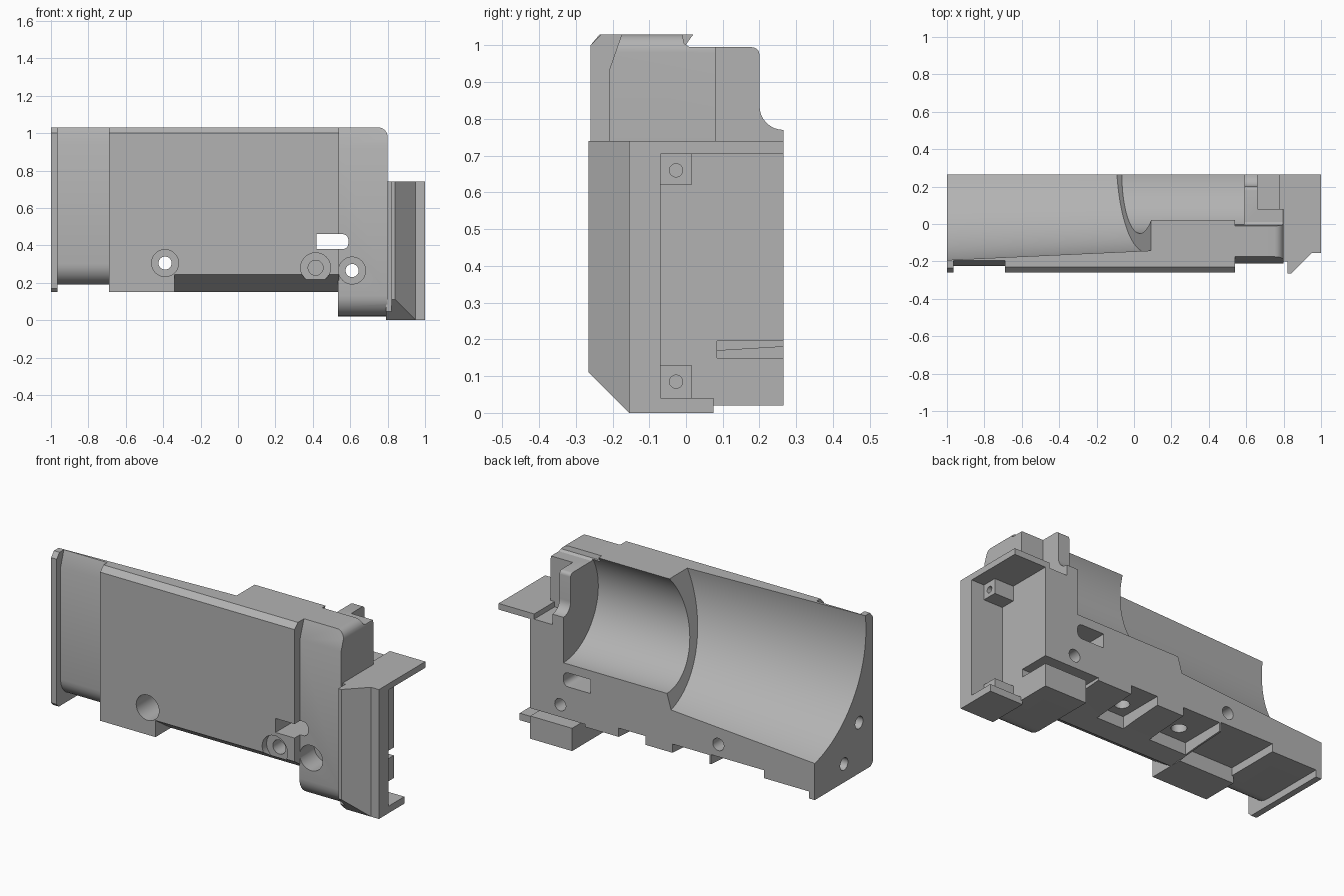
import bpy, bmesh, math
from mathutils import Vector

scene_cube = bpy.data.objects.get("Cube")
if scene_cube:
    bpy.data.objects.remove(scene_cube, do_unlink=True)

grey = bpy.data.materials.new("plain_grey")
grey.use_nodes = True
colour = (0.45, 0.45, 0.45, 1)
grey.diffuse_color = colour
grey.node_tree.nodes["Principled BSDF"].inputs["Base Color"].default_value = colour


def loft(name, ring_a, ring_b):
    """Closed solid between two rings of equal length."""
    bm = bmesh.new()
    a = [bm.verts.new(p) for p in ring_a]
    b = [bm.verts.new(p) for p in ring_b]
    bm.faces.new(a)
    bm.faces.new(b)
    for i in range(len(a)):
        j = (i + 1) % len(a)
        bm.faces.new((a[i], a[j], b[j], b[i]))
    bmesh.ops.recalc_face_normals(bm, faces=bm.faces)
    mesh = bpy.data.meshes.new(name)
    bm.to_mesh(mesh)
    bm.free()
    mesh.materials.append(grey)
    obj = bpy.data.objects.new(name, mesh)
    bpy.context.collection.objects.link(obj)
    return obj


def prism(name, pts, axis, lo, hi):
    """Extrude a flat profile along x, y or z."""
    place = {"x": lambda u, v, t: (t, u, v),
             "y": lambda u, v, t: (u, t, v),
             "z": lambda u, v, t: (u, v, t)}[axis]
    return loft(name, [place(u, v, lo) for u, v in pts], [place(u, v, hi) for u, v in pts])


def box(name, x, y, z):
    return prism(name, [(x[0], y[0]), (x[1], y[0]), (x[1], y[1]), (x[0], y[1])], "z", *z)


def arc(cu, cv, r, start, end, n=8):
    angles = [math.radians(start + (end - start) * i / n) for i in range(n + 1)]
    return [(cu + r * math.cos(t), cv + r * math.sin(t)) for t in angles]


def rod(name, u, v, r, axis, lo, hi):
    return prism(name, arc(u, v, r, 0, 352.5, 47), axis, lo, hi)


def bore_ring(x, tilt, cy, cz, r):
    return [(x + tilt * (z - 0.427), y, z) for y, z in arc(cy, cz, r, 0, 357.5, 143)]


def combine(base, other, operation):
    mod = base.modifiers.new("join", "BOOLEAN")
    mod.operation = operation
    mod.solver = "EXACT"
    mod.object = other
    deps = bpy.context.evaluated_depsgraph_get()
    mesh = bpy.data.meshes.new_from_object(base.evaluated_get(deps))
    base.modifiers.clear()
    base.data = mesh
    bpy.data.objects.remove(other, do_unlink=True)


def add(other):
    combine(shell, other, "UNION")


def cut(other):
    combine(shell, other, "DIFFERENCE")


BACK = 0.265
TOP = 1.03

# Main panel with sloped underside
shell = prism("half_shell", [(-0.26, 0.245), (-0.12, 0.15), (0.1, 0.17), (BACK, 0.18),
                             (BACK, TOP), (-0.23, TOP), (-0.26, 1.0)], "x", -0.345, 0.54)

# Foot section of the panel
add(prism("foot", [(-0.26, 0.15), (-0.05, 0.15), (-0.05, 0.235), (BACK, 0.235),
                   (BACK, TOP), (-0.23, TOP), (-0.26, 1.0)], "x", -0.69, -0.34))

# Recessed band and end lip
add(prism("band", arc(-0.115, 0.3, 0.11, 180, 270) + [(BACK, 0.19), (BACK, TOP),
          (-0.195, TOP), (-0.225, 0.94)], "x", -0.98, -0.68))
add(prism("end_lip", [(-0.24, 0.15), (BACK, 0.15), (BACK, TOP), (-0.235, TOP),
                      (-0.26, 1.0), (-0.26, 0.17)], "x", -1, -0.965))

# Deep right section with stepped top
add(prism("deep_section", arc(-0.1, 0.13, 0.11, 180, 270) + [(BACK, 0.02), (BACK, 0.77)]
          + arc(0.265, 0.835, 0.065, 270, 180) + arc(0.18, 0.975, 0.02, 0, 90, 4)
          + [(0.01, 0.995), (-0.005, 1.005), (-0.01, TOP), (-0.175, TOP), (-0.21, 0.93)],
          "x", 0.535, 0.8))
cut(prism("corner_round", arc(0.75, 0.98, 0.05, 0, 90) + [(0.75, 1.1), (0.9, 1.1), (0.9, 0.98)],
          "y", -0.5, 0.5))

# Post pocket beside the bore
cut(box("post_pocket", (0.66, 0.775), (0.08, 0.4), (0.71, 1.2)))
cut(box("post_shelf", (0.77, 0.9), (0.08, 0.4), (0.74, 1.2)))

# End flange, chamfered at the bottom and hollowed
flange = prism("flange", [(0.79, -0.2), (0.82, -0.2), (0.82, -0.265), (0.84, -0.265),
                          (0.95, -0.155), (1, -0.155), (1, BACK), (0.79, BACK)], "z", 0, 0.74)
for cutter in (
        prism("flange_chamfer", [(-0.3, 0.145), (-0.145, -0.01), (-0.3, -0.01)], "x", 0.7, 1.1),
        box("flange_hollow", (0.8, 1.1), (-0.07, 0.4), (0.04, 0.705)),
        box("flange_gap", (0.7, 1.1), (0.075, 0.4), (-0.1, 0.3))):
    combine(flange, cutter, "DIFFERENCE")
add(flange)

# Screw bosses inside the flange
for low, high, mid in ((0.62, 0.72, 0.66), (0.03, 0.13, 0.085)):
    add(box("boss", (0.79, 0.92), (-0.08, 0.015), (low, high)))
    cut(rod("boss_hole", -0.027, mid, 0.018, "x", 0.85, 1.1))

# Tapered large bore and narrow bore
cut(loft("large_bore", bore_ring(-1.05, 0, 0.412, 0.95, 0.612),
         bore_ring(-0.09, 0.3, 0.38, 0.94, 0.53)))
cut(loft("narrow_bore", bore_ring(-0.3, 0, 0.27, 0.83, 0.32),
         bore_ring(0.59, 0, 0.27, 0.83, 0.32)))

# Counterbored screw holes through the front
for x, z, wide, slim, depth in ((-0.39, 0.305, 0.072, 0.035, -0.08),
                                (0.61, 0.265, 0.072, 0.035, -0.08)):
    cut(rod("counterbore", x, z, wide, "y", -0.5, depth))
    cut(rod("through_hole", x, z, slim, "y", -0.5, 0.5))
cut(rod("screw_seat", 0.415, 0.28, 0.08, "y", -0.5, -0.22))
cut(rod("screw_hole", 0.415, 0.28, 0.04, "y", -0.5, -0.1))

# Rounded through slot and side slit
cut(prism("slot", [(0.42, 0.38)] + arc(0.56, 0.41, 0.03, 270, 360, 5)
          + arc(0.56, 0.43, 0.03, 0, 90, 5) + [(0.42, 0.46)], "y", -0.5, 0.5))
cut(box("slit", (0.455, 0.9), (0.085, 0.4), (0.15, 0.195)))

# Underside nut pockets
for left, right in ((0.07, 0.24), (-0.335, -0.1)):
    cut(box("nut_pocket", (left, right), (0.0, 0.4), (0, 0.23)))
    cut(rod("nut_hole", (left + right) / 2, 0.09, 0.04, "z", 0, 0.34))

# Dowel holes in the open end
for y, z in ((-0.136, 0.44), (0, 0.255)):
    cut(rod("dowel_hole", y, z, 0.035, "x", -1.1, -0.8))

bpy.ops.object.select_all(action="DESELECT")
shell.select_set(True)
bpy.context.view_layer.objects.active = shell
bpy.ops.object.shade_smooth_by_angle(angle=math.radians(25))
